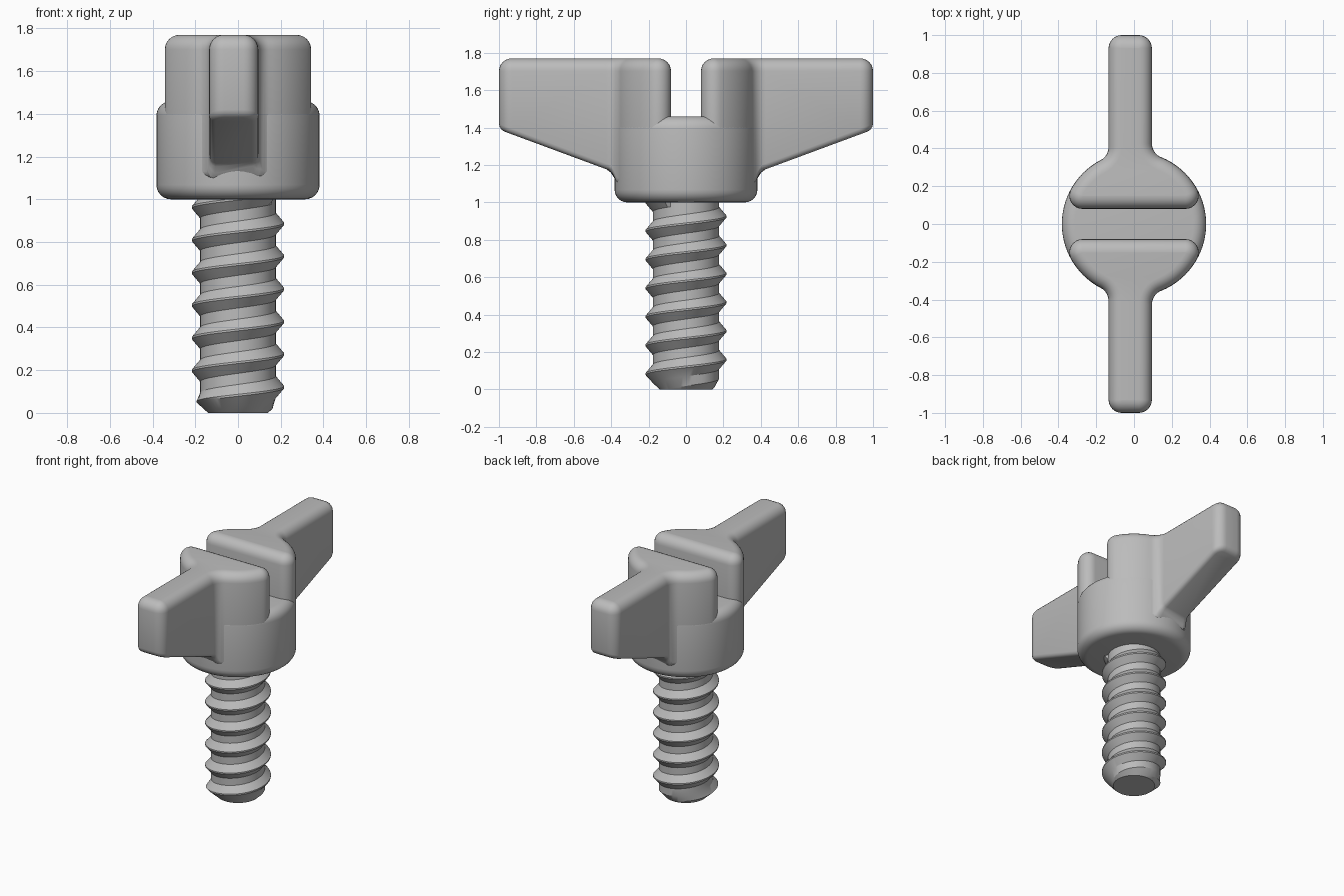
import bpy, bmesh
from math import sin, cos, pi, sqrt, atan2, radians

cube = bpy.data.objects.get("Cube")
if cube:
    bpy.data.objects.remove(cube)

grey = bpy.data.materials.new("plain grey")
grey.use_nodes = True
colour = (0.5, 0.5, 0.5, 1)
grey.diffuse_color = colour
grey.node_tree.nodes["Principled BSDF"].inputs["Base Color"].default_value = colour

HEAD_R, HEAD_Z, FLOOR_Z, TOP_Z = 0.382, 1.0, 1.46, 1.77
ROUND = 0.068


def finish(bm, name, angle=35):
    bmesh.ops.remove_doubles(bm, verts=bm.verts, dist=1e-5)
    bmesh.ops.recalc_face_normals(bm, faces=bm.faces)
    mesh = bpy.data.meshes.new(name)
    bm.to_mesh(mesh)
    bm.free()
    mesh.materials.append(grey)
    obj = bpy.data.objects.new(name, mesh)
    bpy.context.collection.objects.link(obj)
    bpy.ops.object.select_all(action="DESELECT")
    obj.select_set(True)
    bpy.context.view_layer.objects.active = obj
    bpy.ops.object.shade_smooth_by_angle(angle=radians(angle))
    return obj


def arc(cx, cy, r, a0, a1, steps):
    return [(cx + r * cos(a0 + (a1 - a0) * i / steps),
             cy + r * sin(a0 + (a1 - a0) * i / steps)) for i in range(steps + 1)]


# Round collar under the wings, turned from a profile with rounded rims
def build_collar():
    inner = HEAD_R - ROUND
    profile = [(0, HEAD_Z)]
    profile += arc(inner, HEAD_Z + ROUND, ROUND, -pi / 2, 0, 6)
    profile += arc(inner, FLOOR_Z - ROUND, ROUND, 0, pi / 2, 6)
    profile.append((0, FLOOR_Z))
    bm = bmesh.new()
    verts = [bm.verts.new((x, 0, z)) for x, z in profile]
    edges = [bm.edges.new(pair) for pair in zip(verts, verts[1:])]
    bmesh.ops.spin(bm, geom=verts + edges, cent=(0, 0, 0), axis=(0, 0, 1),
                   angle=2 * pi, steps=96)
    finish(bm, "collar")


# Half outline of a wing and its lobe, from the tip to the slot, inset by d
def half_outline(edge, d):
    edge, R, tip, slot = edge - d, HEAD_R - 0.001 - d, 1 - d, 0.08 + d
    corner, fillet = 0.07 - d, 0.08 + d
    fx = edge + fillet
    fy = sqrt((R + fillet) ** 2 - fx ** 2)
    join = atan2(fy, fx)
    cy = slot + corner
    cx = sqrt((R - corner) ** 2 - cy ** 2)
    turn = atan2(cy, cx)
    pts = arc(edge - corner, tip - corner, corner, pi / 2, 0, 6)
    pts += arc(fx, fy, fillet, pi, pi + join, 8)
    pts += arc(0, 0, R, join, turn, 14)[1:]
    pts += arc(cx, cy, corner, turn, -pi / 2, 8)[1:]
    return pts


# Sloping underside that curves down into the collar
def underside(y):
    if y > 0.42:
        return 1.175 + (y - 0.42) * 0.37
    return max(1.1, 1.175 - 30 * (0.42 - y) ** 2)


def build_wing(name, side):
    bm = bmesh.new()
    soft = 0.03
    layers = []
    for i in range(4):
        a = pi / 2 * i / 3
        layers.append((soft * (1 - sin(a)), soft * (1 - cos(a)), True))
    for i in range(7):
        a = pi / 2 * i / 6
        layers.append((ROUND * (1 - cos(a)), TOP_Z - ROUND + ROUND * sin(a), False))
    rings = []
    for d, z, low in layers:
        right = half_outline(0.095, d)
        left = [(-x, y) for x, y in half_outline(0.135, d)]
        rings.append([[bm.verts.new((x, side * y, z + underside(y) if low else z))
                       for x, y in half] for half in (right, left)])
    # Caps are ladders of quads between the two halves
    for right, left in (rings[0], rings[-1]):
        for i in range(len(right) - 1):
            bm.faces.new((right[i], right[i + 1], left[i + 1], left[i]))
    loops = [right + left[::-1] for right, left in rings]
    n = len(loops[0])
    for low, high in zip(loops, loops[1:]):
        for i in range(n):
            j = (i + 1) % n
            bm.faces.new((low[i], low[j], high[j], high[i]))
    finish(bm, name)


# Helical thread with a chamfered lower end
def build_screw():
    pitch, steps, top = 0.153, 64, 1.02
    profile = [(0, 0.177), (0.34, 0.177), (0.64, 0.216), (0.7, 0.216)]
    phase = 0.12
    bm = bmesh.new()
    columns = []
    for s in range(steps + 1):
        a = 2 * pi * s / steps
        column = []
        for k in range(-2, 9):
            for off, r in profile:
                z = (k + off + s / steps + phase) * pitch
                z = min(max(z, 0), top)
                r = min(r, 0.14 + z * 1.1)
                if z == top:
                    r = 0.177
                column.append(bm.verts.new((r * cos(a), r * sin(a), z)))
        columns.append(column)
    for c0, c1 in zip(columns, columns[1:]):
        for i in range(len(c0) - 1):
            bm.faces.new((c0[i], c1[i], c1[i + 1], c0[i + 1]))
    bm.faces.new([c[0] for c in columns[:-1]][::-1])
    bmesh.ops.dissolve_degenerate(bm, dist=1e-5, edges=bm.edges)
    finish(bm, "threaded_shank", 25)


build_collar()
build_wing("front_wing", -1)
build_wing("back_wing", 1)
build_screw()
